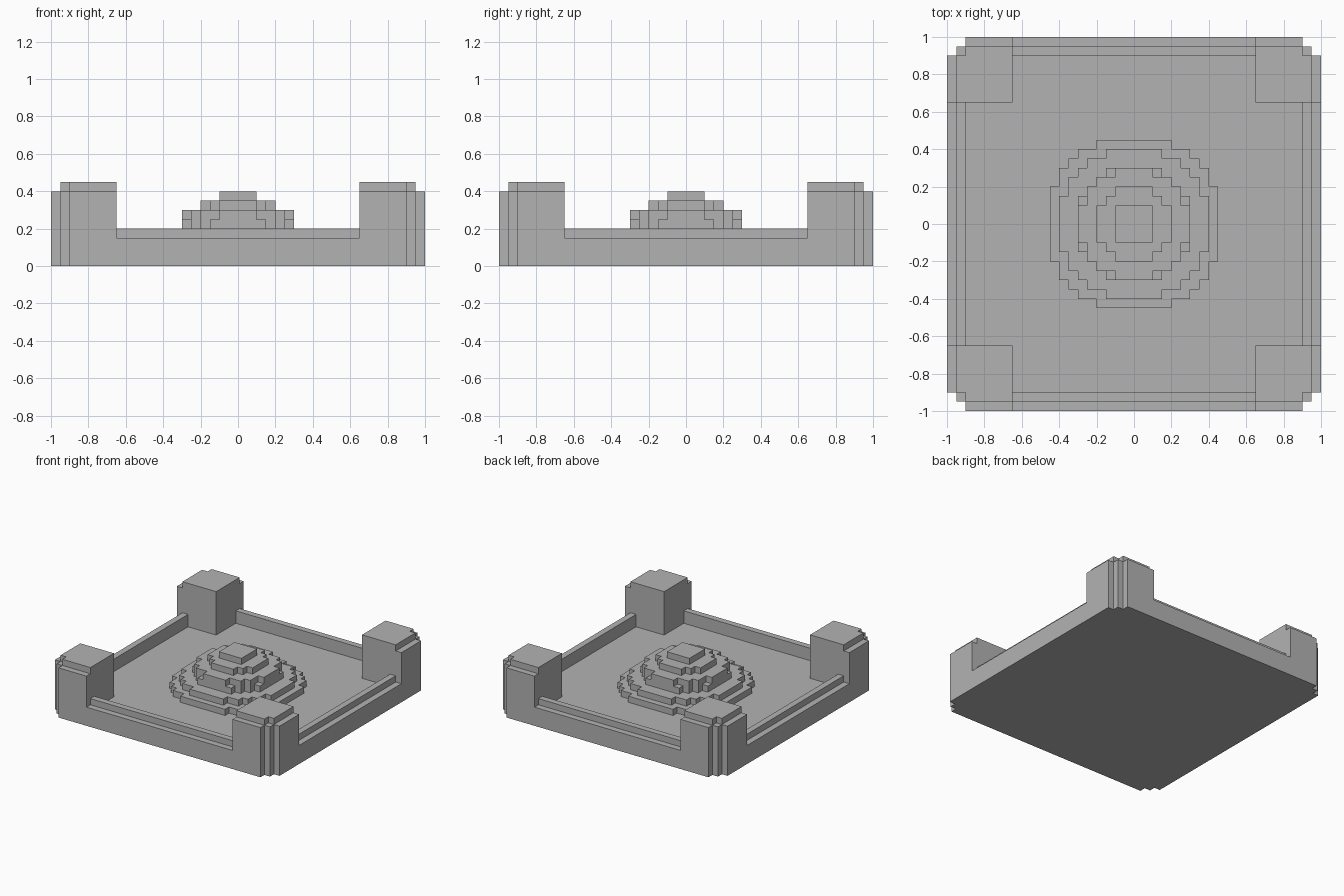
import bpy
import bmesh
from math import sqrt

cube = bpy.data.objects.get("Cube")
if cube:
    bpy.data.objects.remove(cube, do_unlink=True)

S = 0.05  # size of one block

stone = bpy.data.materials.new("grey_stone")
stone.use_nodes = True
stone.diffuse_color = (0.45, 0.45, 0.45, 1)
stone.node_tree.nodes["Principled BSDF"].inputs["Base Color"].default_value = stone.diffuse_color


def turn(points, quarters):
    """Rotate 2D points about the origin by quarter turns."""
    for _ in range(quarters):
        points = [(-y, x) for x, y in points]
    return points


def four_fold(quadrant):
    """Close an outline from the corner points of its first quadrant."""
    return [p for q in range(4) for p in turn(quadrant, q)]


def prism(name, outline, z0, z1):
    """Extrude a flat outline, measured in blocks, from z0 to z1."""
    bm = bmesh.new()
    face = bm.faces.new([bm.verts.new((x * S, y * S, z0 * S)) for x, y in outline])
    top = bmesh.ops.extrude_face_region(bm, geom=[face])["geom"]
    verts = [v for v in top if isinstance(v, bmesh.types.BMVert)]
    bmesh.ops.translate(bm, verts=verts, vec=(0, 0, (z1 - z0) * S))
    bmesh.ops.recalc_face_normals(bm, faces=bm.faces)
    mesh = bpy.data.meshes.new(name)
    bm.to_mesh(mesh)
    bm.free()
    mesh.materials.append(stone)
    obj = bpy.data.objects.new(name, mesh)
    bpy.context.collection.objects.link(obj)
    return obj


def rectangle(x0, x1, y0, y1):
    return [(x0, y0), (x1, y0), (x1, y1), (x0, y1)]


def disc_quadrant(radius_sq):
    """Stepped corner points of a block disc in the first quadrant."""
    def width(row):
        rest = radius_sq - (row + 0.5) ** 2
        return int(sqrt(rest) + 0.5) if rest > 0 else 0
    points, row, last = [], 1, width(0)
    while last:
        w = width(row)
        if w != last:
            points.append((last, row))
            if w:
                points.append((w, row))
        last, row = w, row + 1
    return points


# Floor slab with notched corners
notch = [(20, 18), (19, 18), (19, 19), (18, 19), (18, 20)]
prism("floor_slab", four_fold(notch), 0, 2)

# Stepped walls and corner posts, one of each per side
post = [(13, 13), (20, 13)] + notch + [(13, 20)]
cap = [(13, 13), (19, 13), (19, 18), (18, 18), (18, 19), (13, 19)]
sides = ["front", "left", "back", "right"]
corners = ["back_left", "back_right", "front_right", "front_left"]
for q in range(4):
    prism(sides[q] + "_wall_ledge", turn(rectangle(-13, 13, -20, -19), q), 2, 3)
    prism(sides[q] + "_wall_rail", turn(rectangle(-13, 13, -19, -18), q), 2, 4)
    prism(corners[q] + "_post", turn(post, q), 2, 8)
    prism(corners[q] + "_post_cap", turn(cap, q), 8, 9)

# Round stepped mound, widest tier first (squared radii in blocks)
for i, radius_sq in enumerate([90, 65, 40, 33, 16, 5]):
    prism(f"mound_tier_{i + 1}", four_fold(disc_quadrant(radius_sq)), 2 + i, 3 + i)
